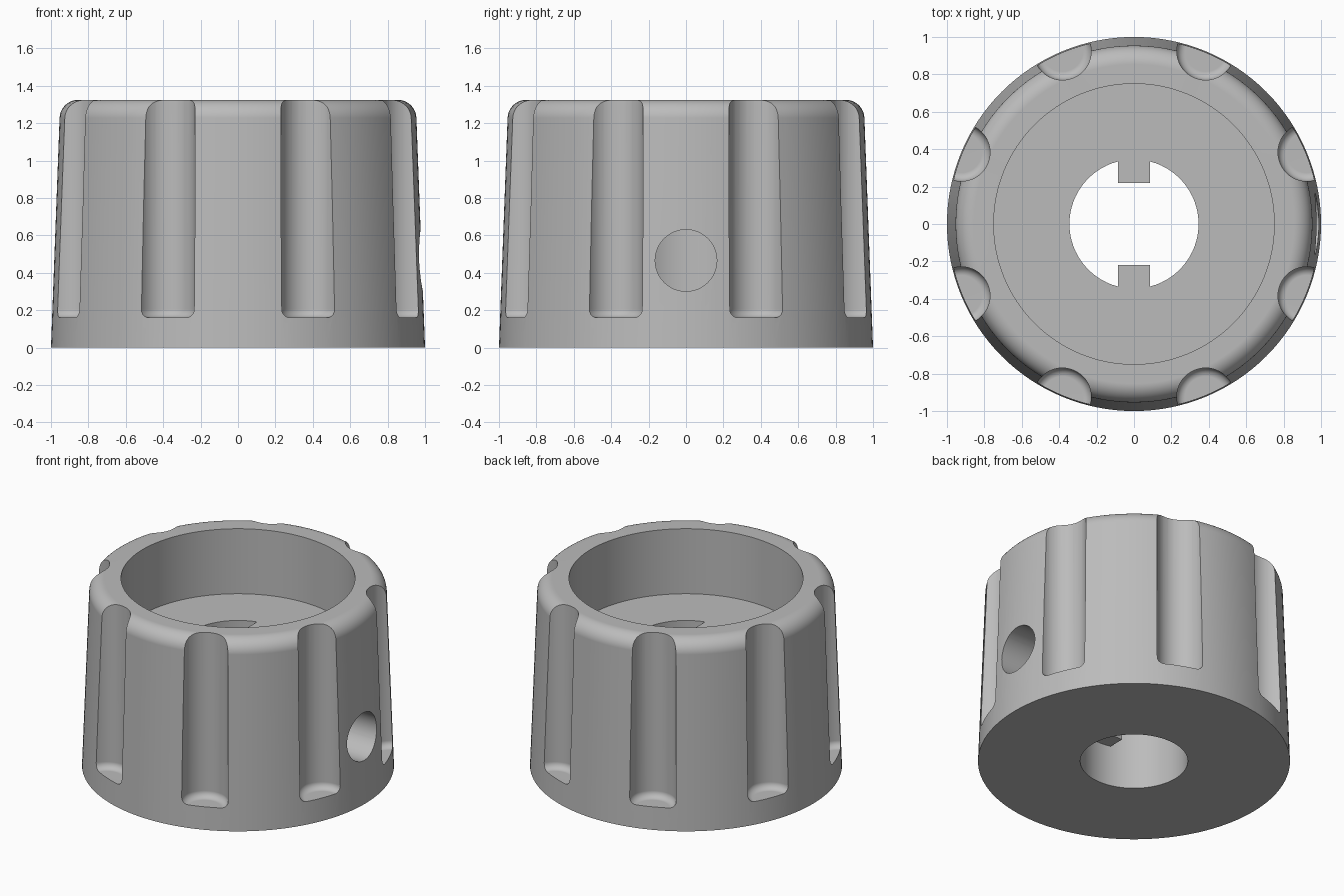
import bpy, bmesh, math
from mathutils import Matrix, Vector

cube = bpy.data.objects.get("Cube")
if cube:
    bpy.data.objects.remove(cube, do_unlink=True)

grey = bpy.data.materials.new("mid_grey")
grey.use_nodes = True
colour = (0.5, 0.5, 0.5, 1)
grey.diffuse_color = colour
grey.node_tree.nodes["Principled BSDF"].inputs["Base Color"].default_value = colour

HEIGHT, FLOOR, BORE = 1.325, 0.865, 0.345


def make_object(name, bm):
    bmesh.ops.recalc_face_normals(bm, faces=bm.faces)
    mesh = bpy.data.meshes.new(name)
    bm.to_mesh(mesh)
    bm.free()
    mesh.materials.append(grey)
    obj = bpy.data.objects.new(name, mesh)
    bpy.context.collection.objects.link(obj)
    return obj


def lathe(name, profile, steps):
    bm = bmesh.new()
    verts = [bm.verts.new((r, 0, z)) for r, z in profile]
    edges = [bm.edges.new((v, verts[i - 1])) for i, v in enumerate(verts)]
    bmesh.ops.spin(bm, geom=verts + edges, cent=(0, 0, 0), axis=(0, 0, 1),
                   angle=math.tau, steps=steps, use_merge=True)
    bmesh.ops.remove_doubles(bm, verts=bm.verts, dist=1e-5)
    return make_object(name, bm)


def combine(target, tool, operation):
    mod = target.modifiers.new(tool.name, "BOOLEAN")
    mod.object, mod.operation, mod.solver = tool, operation, "EXACT"
    bpy.context.view_layer.objects.active = target
    bpy.ops.object.modifier_apply(modifier=mod.name)
    bpy.data.objects.remove(tool, do_unlink=True)


# Tapered body with a rounded top rim, a recess and a bore
fillet = 0.1
rim = []
for i in range(11):
    a = math.radians(2 + 88 * i / 10)
    rim.append((0.854 + fillet * math.cos(a), HEIGHT - fillet + fillet * math.sin(a)))
profile = [(BORE, 0), (1, 0)] + rim + [(0.75, HEIGHT), (0.75, FLOOR), (BORE, FLOOR)]
knob = lathe("knob_body", profile, 128)

# Two drive keys inside the bore
for side in (1, -1):
    bm = bmesh.new()
    bmesh.ops.create_cube(bm, size=1)
    low = 0.29
    bmesh.ops.scale(bm, vec=(0.17, 0.16, FLOOR - low), verts=bm.verts)
    bmesh.ops.translate(bm, vec=(0, side * 0.3, (FLOOR + low) / 2), verts=bm.verts)
    combine(knob, make_object("bore_key", bm), "UNION")

# Eight grip flutes with rounded lower ends
for i in range(8):
    bm = bmesh.new()
    bmesh.ops.create_cone(bm, cap_ends=True, segments=48, radius1=0.154, radius2=0.154, depth=1.4)
    bottom = [e for e in bm.edges if all(v.co.z < 0 for v in e.verts)]
    bmesh.ops.bevel(bm, geom=bottom, offset=0.045, segments=5, profile=0.5, affect="EDGES")
    a = math.tau * (i + 0.5) / 8
    bmesh.ops.translate(bm, vec=(math.cos(a), math.sin(a), 0.16 + 0.7), verts=bm.verts)
    combine(knob, make_object("flute_cutter", bm), "DIFFERENCE")

# Set screw hole from the side into the bore
bm = bmesh.new()
bmesh.ops.create_cone(bm, cap_ends=True, segments=48, radius1=0.165, radius2=0.165, depth=1)
bmesh.ops.transform(bm, verts=bm.verts, matrix=Matrix.Translation(Vector((0.7, 0, 0.466)))
                    @ Matrix.Rotation(math.pi / 2, 4, "Y"))
combine(knob, make_object("screw_hole_cutter", bm), "DIFFERENCE")

# Smooth shading with crisp edges
bpy.ops.object.select_all(action="DESELECT")
knob.select_set(True)
bpy.context.view_layer.objects.active = knob
bpy.ops.object.shade_smooth_by_angle(angle=math.radians(30))
weighted = knob.modifiers.new("weighted_normals", "WEIGHTED_NORMAL")
weighted.keep_sharp = True
